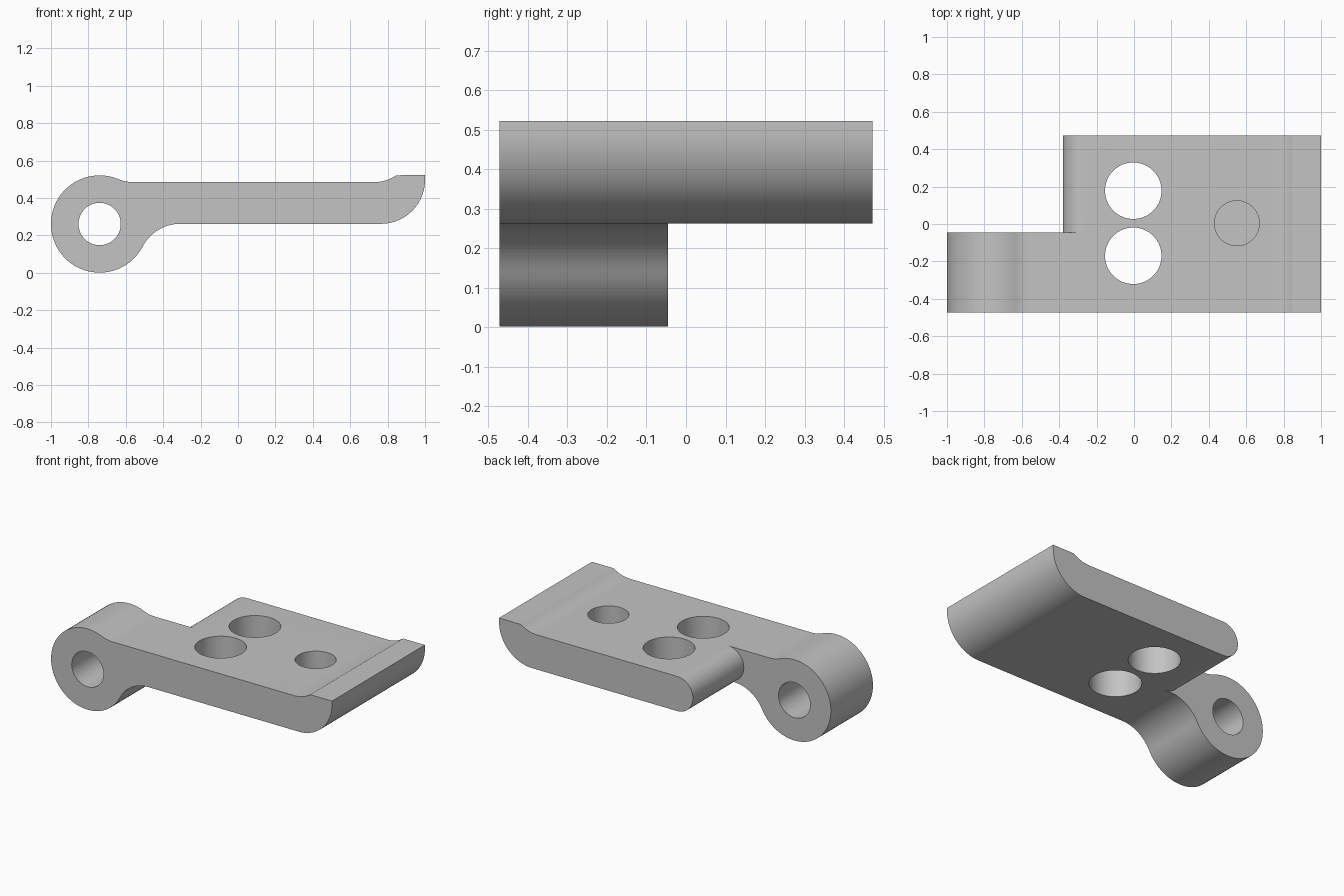
import bpy, bmesh
from math import atan2, cos, sin, sqrt, radians, pi
from mathutils import Matrix

cube = bpy.data.objects.get("Cube")
if cube:
    bpy.data.objects.remove(cube, do_unlink=True)

# Main dimensions
HALF_Y, STEP_Y = 0.4725, -0.045
BOTTOM, TOP, LIP = 0.262, 0.485, 0.522
PIN_X, PIN_Z, PIN_R = -0.74, 0.261, 0.26

grey = bpy.data.materials.new("plain grey")
grey.use_nodes = True
grey.diffuse_color = (0.55, 0.55, 0.55, 1)
grey.node_tree.nodes["Principled BSDF"].inputs["Base Color"].default_value = (0.55, 0.55, 0.55, 1)


def arc(cx, cz, r, a0, a1, steps):
    """Points along an arc in the x-z plane."""
    angles = [a0 + (a1 - a0) * i / steps for i in range(steps + 1)]
    return [(cx + r * cos(a), cz + r * sin(a)) for a in angles]


def make_object(name, bm):
    bmesh.ops.recalc_face_normals(bm, faces=bm.faces)
    mesh = bpy.data.meshes.new(name)
    bm.to_mesh(mesh)
    bm.free()
    mesh.materials.append(grey)
    obj = bpy.data.objects.new(name, mesh)
    bpy.context.collection.objects.link(obj)
    return obj


def extrude_profile(name, points, y0, y1):
    bm = bmesh.new()
    face = bm.faces.new([bm.verts.new((x, y0, z)) for x, z in points])
    new = bmesh.ops.extrude_face_region(bm, geom=[face])["geom"]
    verts = [v for v in new if isinstance(v, bmesh.types.BMVert)]
    bmesh.ops.translate(bm, verts=verts, vec=(0, y1 - y0, 0))
    return make_object(name, bm)


def cylinder(name, centre, r, depth, tilt=0):
    bm = bmesh.new()
    matrix = Matrix.Translation(centre) @ Matrix.Rotation(tilt, 4, 'X')
    bmesh.ops.create_cone(bm, cap_ends=True, segments=64, radius1=r, radius2=r,
                          depth=depth, matrix=matrix)
    return make_object(name, bm)


def cut(obj, cutter):
    cutter.hide_render = True
    mod = obj.modifiers.new("cut", 'BOOLEAN')
    mod.operation, mod.solver, mod.object = 'DIFFERENCE', 'EXACT', cutter
    bpy.context.view_layer.objects.active = obj
    bpy.ops.object.modifier_apply(modifier=mod.name)
    bpy.data.objects.remove(cutter, do_unlink=True)


# Side profile: knuckle, lower fillet, rounded nose, raised lip, upper fillet
r_top = 0.2
dz_top = TOP + r_top - PIN_Z
dx_top = sqrt((PIN_R + r_top) ** 2 - dz_top ** 2)
r_low = 0.2256
dz_low = BOTTOM - r_low - PIN_Z
dx_low = sqrt((PIN_R + r_low) ** 2 - dz_low ** 2)
a_top, a_low = atan2(dz_top, dx_top), atan2(dz_low, dx_low)
r_nose = 0.235

profile = arc(PIN_X, PIN_Z, PIN_R, a_top, a_low + 2 * pi, 56)
profile += arc(PIN_X + dx_low, BOTTOM - r_low, r_low, a_low + pi, pi / 2, 14)[1:]
profile += arc(1 - r_nose, BOTTOM + r_nose, r_nose, -pi / 2, 0, 20)
profile += [(1, LIP)]
profile += arc(0.73, TOP + r_top, r_top, atan2(LIP - TOP - r_top, 0.115), -pi / 2, 8)
profile += arc(PIN_X + dx_top, TOP + r_top, r_top, -pi / 2, a_top - pi, 8)[:-1]
plate = extrude_profile("hinge_plate", profile, -HALF_Y, HALF_Y)

# Remove the rear part of the knuckle, leaving a half-round plate end
r_end = (TOP - BOTTOM) / 2
x_end = -0.38 + r_end
notch = [(-1.2, -0.2), (x_end, -0.2)]
notch += arc(x_end, BOTTOM + r_end, r_end, 1.5 * pi, 0.5 * pi, 24)
notch += [(x_end, 0.8), (-1.2, 0.8)]
cut(plate, extrude_profile("knuckle_notch", notch, STEP_Y, 0.7))

# Pin hole, two through holes and one blind hole
cut(plate, cylinder("pin_hole", (PIN_X, 0, PIN_Z), 0.113, 2, radians(90)))
for y in (0.178, -0.17):
    cut(plate, cylinder("through_hole", (-0.004, y, 0.37), 0.151, 1))
cut(plate, cylinder("blind_hole", (0.55, 0.004, TOP), 0.12, 0.32))

# Smooth curved surfaces, crisp edges
bpy.ops.object.select_all(action='DESELECT')
plate.select_set(True)
bpy.context.view_layer.objects.active = plate
bpy.ops.object.shade_smooth_by_angle(angle=radians(30))
